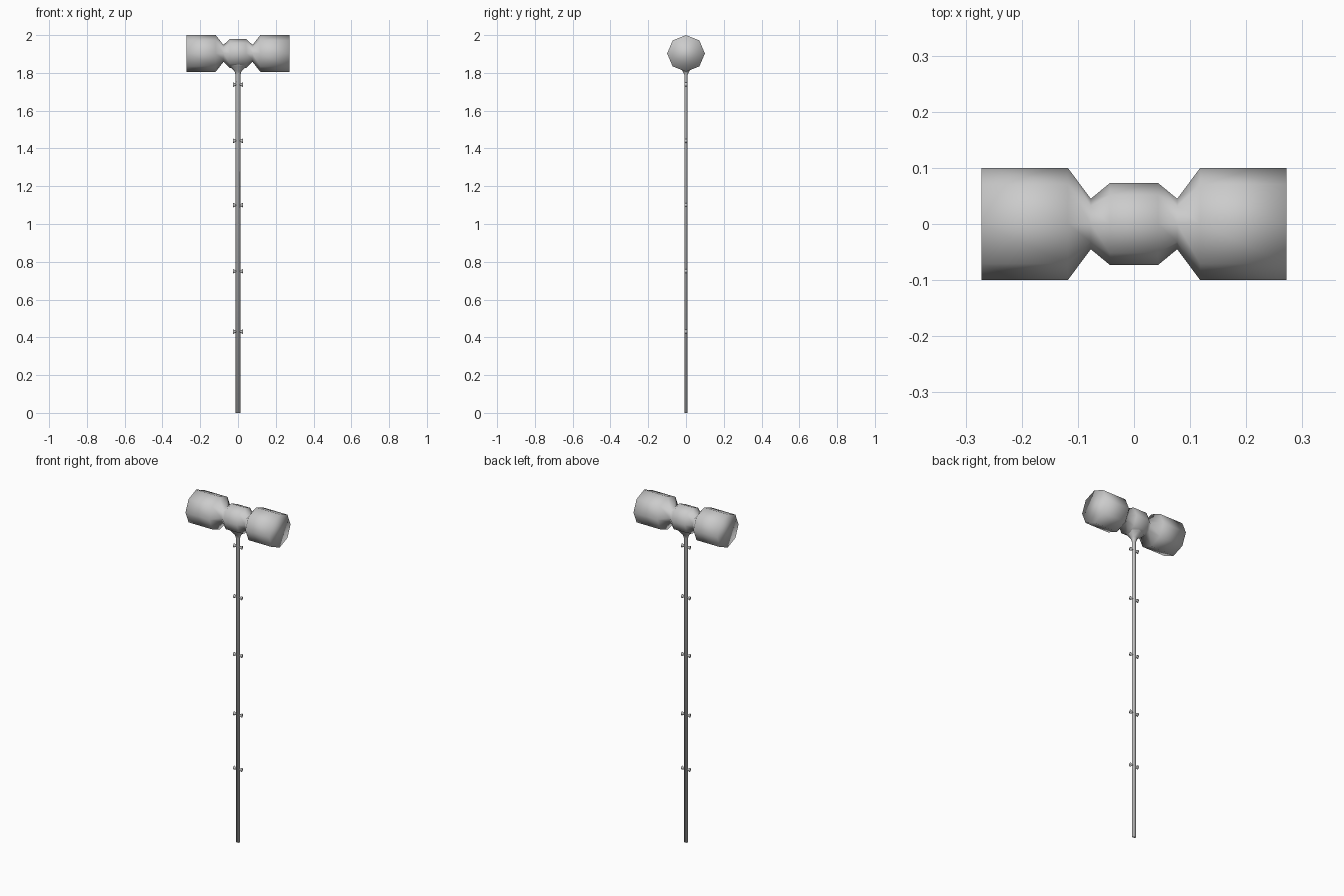
import bpy, bmesh, math

if "Cube" in bpy.data.objects:
    bpy.data.objects.remove(bpy.data.objects["Cube"])

HEAD_Z = 1.903
SIDES = 8


def loft(name, rings, axis):
    """Skin elliptical rings (position, radius a, radius b) along x or z."""
    bm = bmesh.new()
    loops = []
    for pos, ra, rb in rings:
        loop = []
        for i in range(SIDES):
            t = 2 * math.pi * i / SIDES
            a, b = ra * math.cos(t), rb * math.sin(t)
            co = (pos, a, b) if axis == 'x' else (a, b, pos)
            loop.append(bm.verts.new(co))
        loops.append(loop)
    for lo, hi in zip(loops, loops[1:]):
        for i in range(SIDES):
            j = (i + 1) % SIDES
            bm.faces.new((lo[i], lo[j], hi[j], hi[i]))
    bm.faces.new(loops[0][::-1])
    bm.faces.new(loops[-1])
    bmesh.ops.recalc_face_normals(bm, faces=bm.faces)
    for f in bm.faces:
        f.smooth = True
    mesh = bpy.data.meshes.new(name)
    bm.to_mesh(mesh)
    bm.free()
    obj = bpy.data.objects.new(name, mesh)
    bpy.context.collection.objects.link(obj)
    return obj


# Double-ended head: two drums, pinched necks and a central collar
half = [(0.043, 0.073, 0.077), (0.077, 0.045, 0.045),
        (0.118, 0.1, 0.097), (0.272, 0.1, 0.097)]
head = loft("hammer_head", [(-x, a, b) for x, a, b in reversed(half)] + half, 'x')
head.location.z = HEAD_Z

# Long thin shaft flaring into the collar
loft("shaft", [(0, 0.013, 0.009), (1.79, 0.013, 0.009), (1.81, 0.019, 0.018),
               (1.835, 0.046, 0.038), (1.858, 0.072, 0.05), (1.90, 0.045, 0.06)], 'z')

# Pairs of small flared studs along the shaft
for n, z in enumerate((0.43, 0.75, 1.10, 1.44, 1.738), 1):
    for label, s in (("left", -1), ("right", 1)):
        stud = loft(f"stud_{label}_{n}",
                    [(s * 0.010, 0.004, 0.004), (s * 0.026, 0.009, 0.012)], 'x')
        stud.location.z = z
